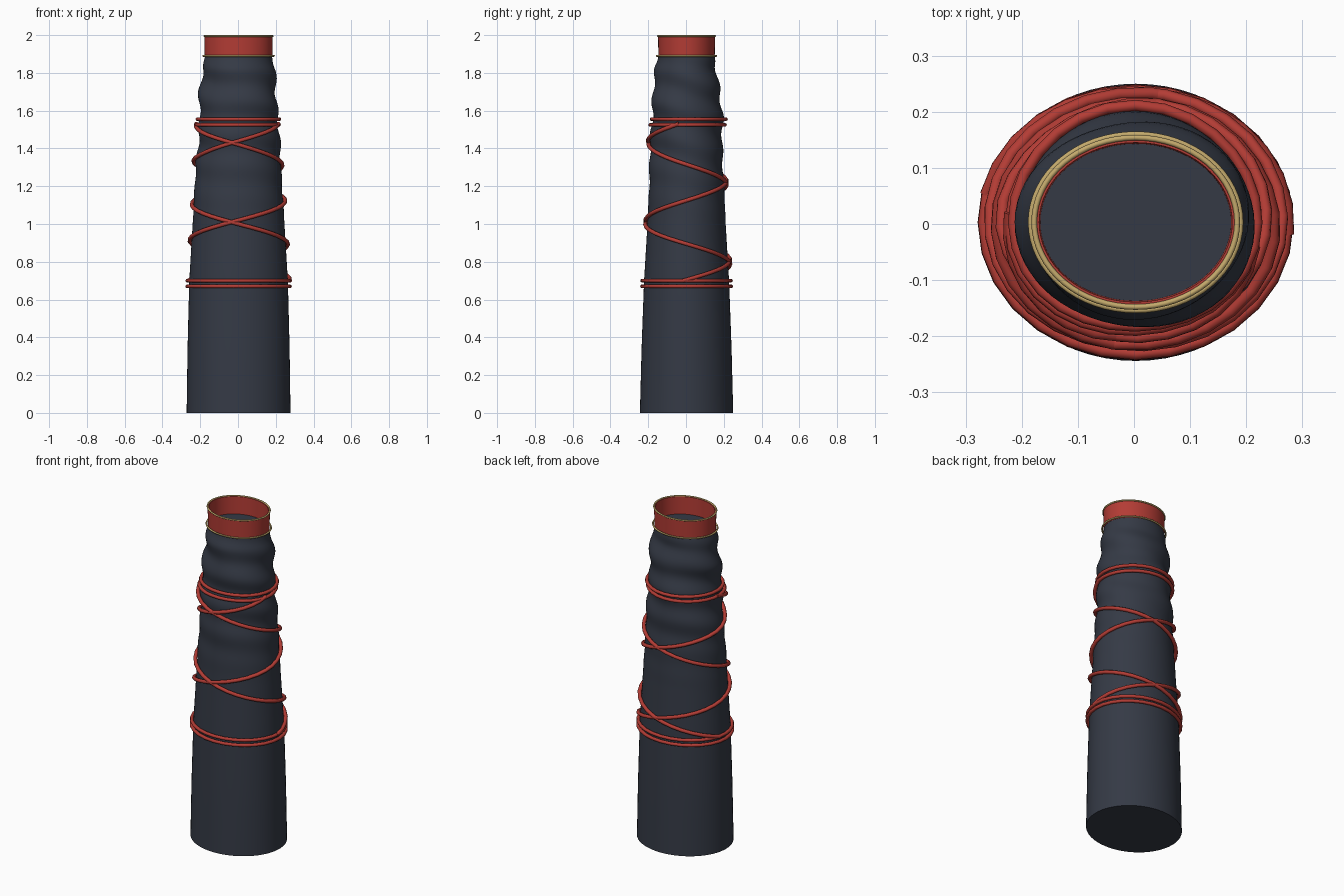
import bpy
from math import sin, cos, pi, tau, radians

if "Cube" in bpy.data.objects:
    bpy.data.objects.remove(bpy.data.objects["Cube"])

CX, CY = 0.003, 0.003
# sleeve profile: height, half width in x, half width in y
PROFILE = [(0, .275, .247), (.35, .270, .238), (.7, .261, .225), (1.0, .243, .207),
           (1.3, .225, .194), (1.55, .207, .187), (1.7, .203, .177),
           (1.82, .190, .161), (1.89, .177, .149)]


def material(name, rgb):
    m = bpy.data.materials.new(name)
    m.diffuse_color = (*rgb, 1)
    m.use_nodes = True
    m.node_tree.nodes["Principled BSDF"].inputs["Base Color"].default_value = m.diffuse_color
    return m


NAVY = material("navy_cloth", (.035, .042, .06))
RED = material("red_cord", (.45, .045, .035))
GOLD = material("gold_trim", (.55, .40, .15))


def radii(z):
    for (z0, a0, b0), (z1, a1, b1) in zip(PROFILE, PROFILE[1:]):
        if z <= z1 + 1e-6:
            t = (z - z0) / (z1 - z0)
            return a0 + (a1 - a0) * t, b0 + (b1 - b0) * t
    return PROFILE[-1][1:]


def fold(a, z):
    """Cloth folds that grow toward the cuff."""
    t = min(max((z - .95) / .7, 0), 1)
    fade = min(max((1.89 - z) / .07, 0), 1)
    amp = .011 * t * t * (3 - 2 * t) * fade
    return amp * (.75 * cos(tau * (z - 1.78) / .175 + a + .5 * sin(2 * a))
                  + .4 * sin(3 * a + 14 * z))


def surface(a, z, out=0.0):
    rx, ry = radii(z)
    d = out + fold(a, z)
    return CX + (rx + d) * cos(a), CY + (ry + d) * sin(a), z


def finish(obj, mat, angle=40):
    obj.data.materials.clear()
    obj.data.materials.append(mat)
    bpy.ops.object.select_all(action='DESELECT')
    obj.select_set(True)
    bpy.context.view_layer.objects.active = obj
    if obj.type == 'CURVE':
        bpy.ops.object.convert(target='MESH')
    bpy.ops.object.shade_smooth_by_angle(angle=radians(angle))


def loft(name, rings, mat, capped=False, closed=False):
    n = len(rings[0])
    verts = [p for r in rings for p in r]
    m = len(rings)
    faces = [(i * n + j, i * n + (j + 1) % n, (i + 1) % m * n + (j + 1) % n, (i + 1) % m * n + j)
             for i in range(m if closed else m - 1) for j in range(n)]
    if capped:
        faces += [tuple(reversed(range(n))), tuple(range((m - 1) * n, m * n))]
    mesh = bpy.data.meshes.new(name)
    mesh.from_pydata(verts, [], faces)
    obj = bpy.data.objects.new(name, mesh)
    bpy.context.collection.objects.link(obj)
    finish(obj, mat)


def tube(name, points, radius, mat, cyclic=False):
    curve = bpy.data.curves.new(name, 'CURVE')
    curve.dimensions = '3D'
    curve.bevel_depth = radius
    curve.bevel_resolution = 2
    curve.use_fill_caps = True
    s = curve.splines.new('POLY')
    s.points.add(len(points) - 1)
    for p, co in zip(s.points, points):
        p.co = (*co, 1)
    s.use_cyclic_u = cyclic
    obj = bpy.data.objects.new(name, curve)
    bpy.context.collection.objects.link(obj)
    finish(obj, mat, 60)


def ellipse(rx, ry, z, n=64):
    return [(CX + rx * cos(tau * i / n), CY + ry * sin(tau * i / n), z) for i in range(n)]


# sleeve: smooth lower part, wrinkled upper part
heights = [.1 * i for i in range(9)] + [.9 + .99 * i / 66 for i in range(67)]
loft("sleeve", [[surface(tau * j / 64, z) for j in range(64)] for z in heights], NAVY, capped=True)

# cuff band, open at the top
loft("cuff_band", [ellipse(.179, .149, 1.886), ellipse(.181, .151, 1.995),
                   ellipse(.172, .142, 1.995), ellipse(.170, .140, 1.886)], RED, closed=True)

# gold trim around both edges of the cuff
tube("cuff_trim_top", ellipse(.181, .151, 1.995), .005, GOLD, True)
tube("cuff_trim_bottom", ellipse(.187, .157, 1.89), .005, GOLD, True)

# level cord loops
for i, z in enumerate((.67, .70, 1.525, 1.555)):
    tube(f"cord_loop_{i + 1}", [surface(tau * j / 28, z, .010) for j in range(28)], .010, RED, True)

# two cords winding down in opposite directions, crossing at front and back
for name, turn in (("cord_spiral_right", 1), ("cord_spiral_left", -1)):
    path = []
    for i in range(57):
        t = -.24 + 1.98 * i / 56
        path.append(surface(-pi / 2 - .15 + turn * tau * t, 1.43 - .42 * t, .012))
    tube(name, path, .011, RED)
